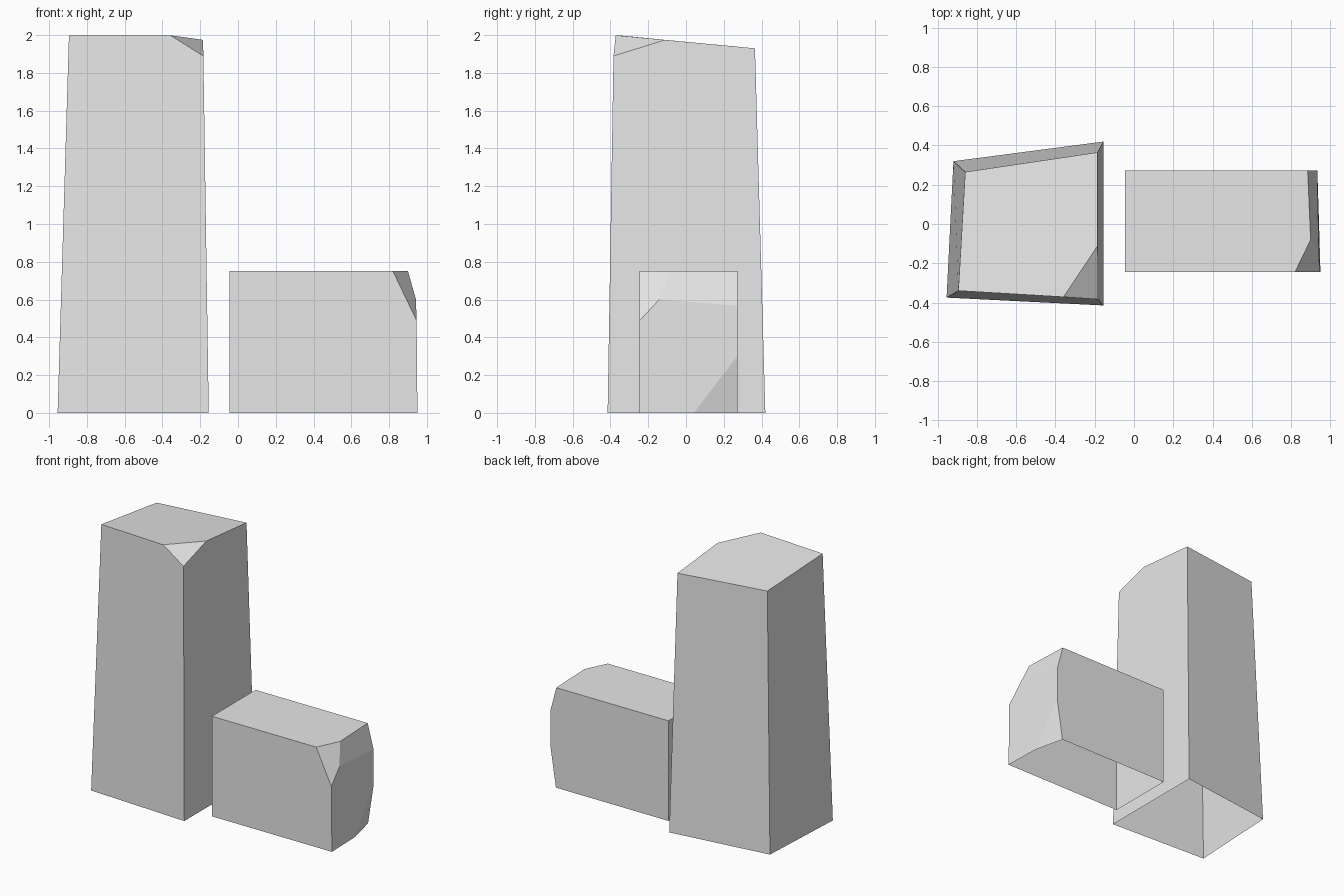
import bpy, bmesh
from mathutils import Vector

if "Cube" in bpy.data.objects:
    bpy.data.objects.remove(bpy.data.objects["Cube"], do_unlink=True)

# One plain stone colour
stone = bpy.data.materials.new("stone grey")
stone.use_nodes = True
GREY = (0.8, 0.8, 0.8, 1)
stone.diffuse_color = GREY
stone.node_tree.nodes["Principled BSDF"].inputs["Base Color"].default_value = GREY


def chip(bm, a, b, c):
    """Slice off the corner beyond the plane through three points and cap it."""
    a, b, c = Vector(a), Vector(b), Vector(c)
    normal = (b - a).cross(c - a).normalized()
    centre = sum((v.co for v in bm.verts), Vector()) / len(bm.verts)
    if normal.dot(centre - a) > 0:
        normal.negate()
    cut = bmesh.ops.bisect_plane(
        bm, geom=bm.verts[:] + bm.edges[:] + bm.faces[:], dist=1e-5,
        plane_co=a, plane_no=normal, clear_outer=True)
    rim = [e for e in cut["geom_cut"] if isinstance(e, bmesh.types.BMEdge)]
    bmesh.ops.holes_fill(bm, edges=rim, sides=0)


def rock(name, base, top, chips):
    """Loft a four-sided block, chip its corners and leave the underside open."""
    bm = bmesh.new()
    low = [bm.verts.new(p) for p in base]
    high = [bm.verts.new(p) for p in top]
    bm.faces.new(low[::-1])
    bm.faces.new(high)
    for i in range(4):
        j = (i + 1) % 4
        bm.faces.new((low[i], low[j], high[j], high[i]))
    for points in chips:
        chip(bm, *points)
    bmesh.ops.recalc_face_normals(bm, faces=bm.faces)
    under = [f for f in bm.faces if all(v.co.z < 0.001 for v in f.verts)]
    bmesh.ops.delete(bm, geom=under, context="FACES_ONLY")
    mesh = bpy.data.meshes.new(name)
    bm.to_mesh(mesh)
    bm.free()
    mesh.materials.append(stone)
    obj = bpy.data.objects.new(name, mesh)
    bpy.context.collection.objects.link(obj)


# Tall tapered pillar with a sloping top and one chipped corner
rock("tall_pillar",
     [(-0.955, -0.375, 0), (-0.155, -0.415, 0), (-0.155, 0.42, 0), (-0.92, 0.32, 0)],
     [(-0.895, -0.34, 1.997), (-0.185, -0.382, 2), (-0.185, 0.365, 1.93), (-0.86, 0.265, 1.938)],
     [((-0.365, -0.38, 2), (-0.185, -0.11, 1.975), (-0.185, -0.385, 1.89))])

# Low block: bevelled upper end, chipped front corner, chipped lower back corner
rock("low_block",
     [(-0.045, -0.245, 0), (0.95, -0.245, 0), (0.935, 0.272, 0), (-0.045, 0.272, 0)],
     [(-0.045, -0.245, 0.75), (0.943, -0.245, 0.75), (0.933, 0.272, 0.75), (-0.045, 0.272, 0.75)],
     [((0.9, -0.08, 0.75), (0.885, 0.27, 0.75), (0.934, 0.27, 0.565)),
      ((0.82, -0.245, 0.75), (0.9, -0.08, 0.75), (0.945, -0.245, 0.49)),
      ((0.942, 0.04, 0), (0.934, 0.272, 0.3), (0.888, 0.272, 0))])
